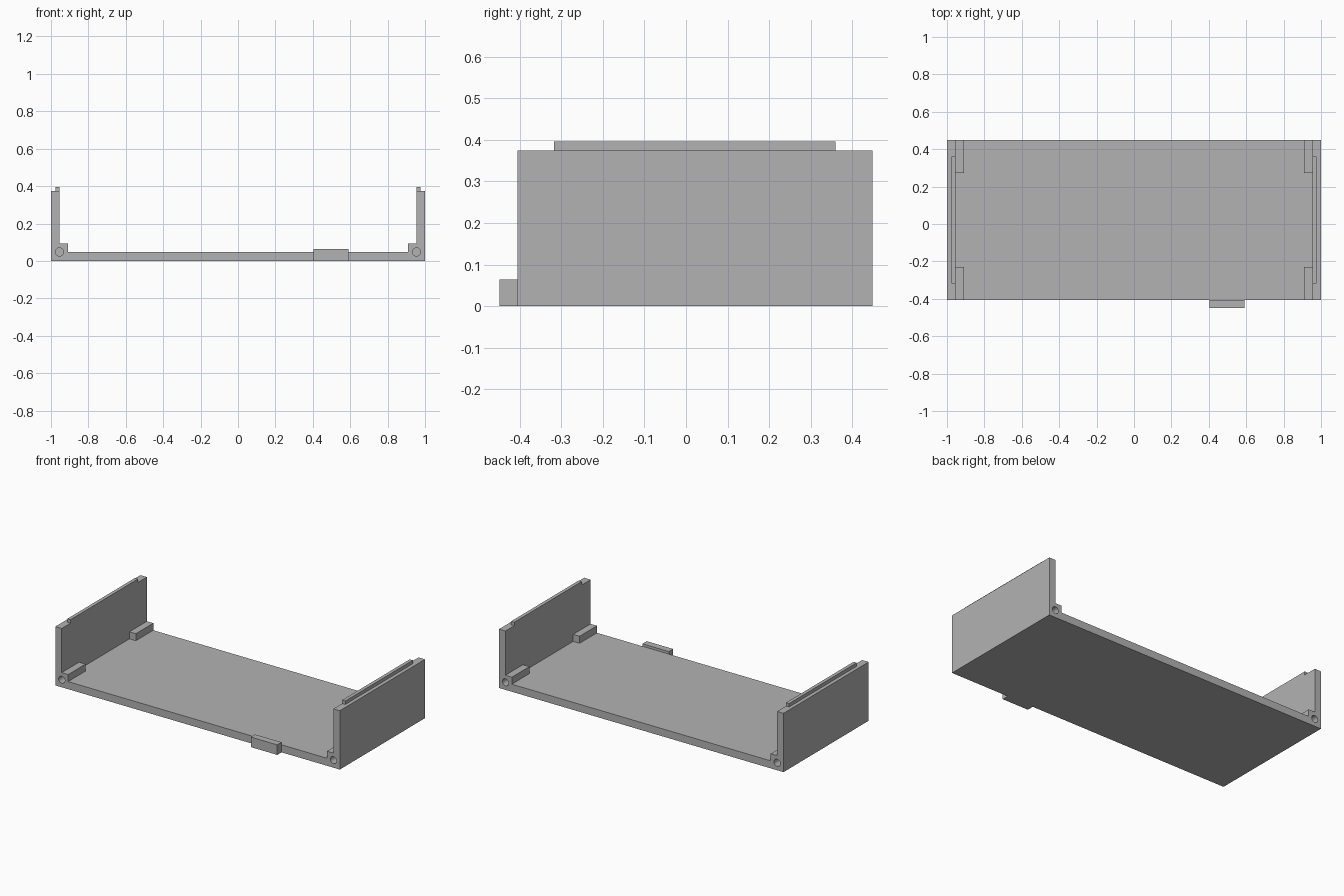
import bpy
import bmesh
import math
from mathutils import Matrix

default = bpy.data.objects.get("Cube")
if default:
    bpy.data.objects.remove(default, do_unlink=True)

FRONT, BACK = -0.406, 0.449      # tray ends in y
FLOOR, WALL_TOP = 0.048, 0.374   # heights
INNER = 0.955                    # inner face of the side walls
BLOCK = 0.175                    # length of a corner block
BLOCK_ENDS = {"front": (FRONT, FRONT + BLOCK), "back": (BACK - BLOCK, BACK)}

grey = bpy.data.materials.new("plain grey")
grey.use_nodes = True
colour = (0.45, 0.45, 0.45, 1)
grey.diffuse_color = colour
grey.node_tree.nodes["Principled BSDF"].inputs["Base Color"].default_value = colour


def finish(name, bm):
    bmesh.ops.recalc_face_normals(bm, faces=bm.faces)
    mesh = bpy.data.meshes.new(name)
    bm.to_mesh(mesh)
    bm.free()
    mesh.materials.append(grey)
    obj = bpy.data.objects.new(name, mesh)
    bpy.context.collection.objects.link(obj)
    return obj


def extrude_profile(name, profile, y0, y1):
    """Extrude an outline in x and z from y0 to y1."""
    bm = bmesh.new()
    face = bm.faces.new([bm.verts.new((x, y0, z)) for x, z in profile])
    new = bmesh.ops.extrude_face_region(bm, geom=[face])["geom"]
    verts = [v for v in new if isinstance(v, bmesh.types.BMVert)]
    bmesh.ops.translate(bm, verts=verts, vec=(0, y1 - y0, 0))
    return finish(name, bm)


def box(name, x, y, z):
    (x0, x1), (z0, z1) = sorted(x), z
    return extrude_profile(name, [(x0, z0), (x1, z0), (x1, z1), (x0, z1)], *y)


# Tray: floor and both side walls as one U profile
half = [(1, 0), (1, WALL_TOP), (INNER, WALL_TOP), (INNER, FLOOR)]
tray = extrude_profile("tray", half + [(-x, z) for x, z in reversed(half)], FRONT, BACK)
drilled = [tray]

# Ridges on the walls and screw blocks in the corners
for side, s in (("left", 1), ("right", -1)):
    box(f"{side}_wall_ridge", (s * INNER, s * 0.977), (-0.318, 0.36), (WALL_TOP, 0.396))
    for end, span in BLOCK_ENDS.items():
        drilled.append(box(f"{end}_{side}_screw_block", (s * 0.91, s * INNER), span, (FLOOR, 0.093)))

# Front tab
box("front_tab", (0.405, 0.59), (-0.449, FRONT), (0, 0.064))

# Screw holes, open at the tray ends
bm = bmesh.new()
for s in (1, -1):
    for y in (FRONT, BACK):
        place = Matrix.Translation((s * INNER, y, FLOOR)) @ Matrix.Rotation(math.pi / 2, 4, "X")
        bmesh.ops.create_cone(bm, cap_ends=True, segments=32, radius1=0.022,
                              radius2=0.022, depth=0.3, matrix=place)
cutter = finish("screw_hole_cutter", bm)
cutter.hide_render = True

for obj in drilled:
    cut = obj.modifiers.new("screw holes", "BOOLEAN")
    cut.operation = "DIFFERENCE"
    cut.solver = "EXACT"
    cut.object = cutter
    bpy.context.view_layer.objects.active = obj
    bpy.ops.object.modifier_apply(modifier=cut.name)
bpy.data.objects.remove(cutter, do_unlink=True)
